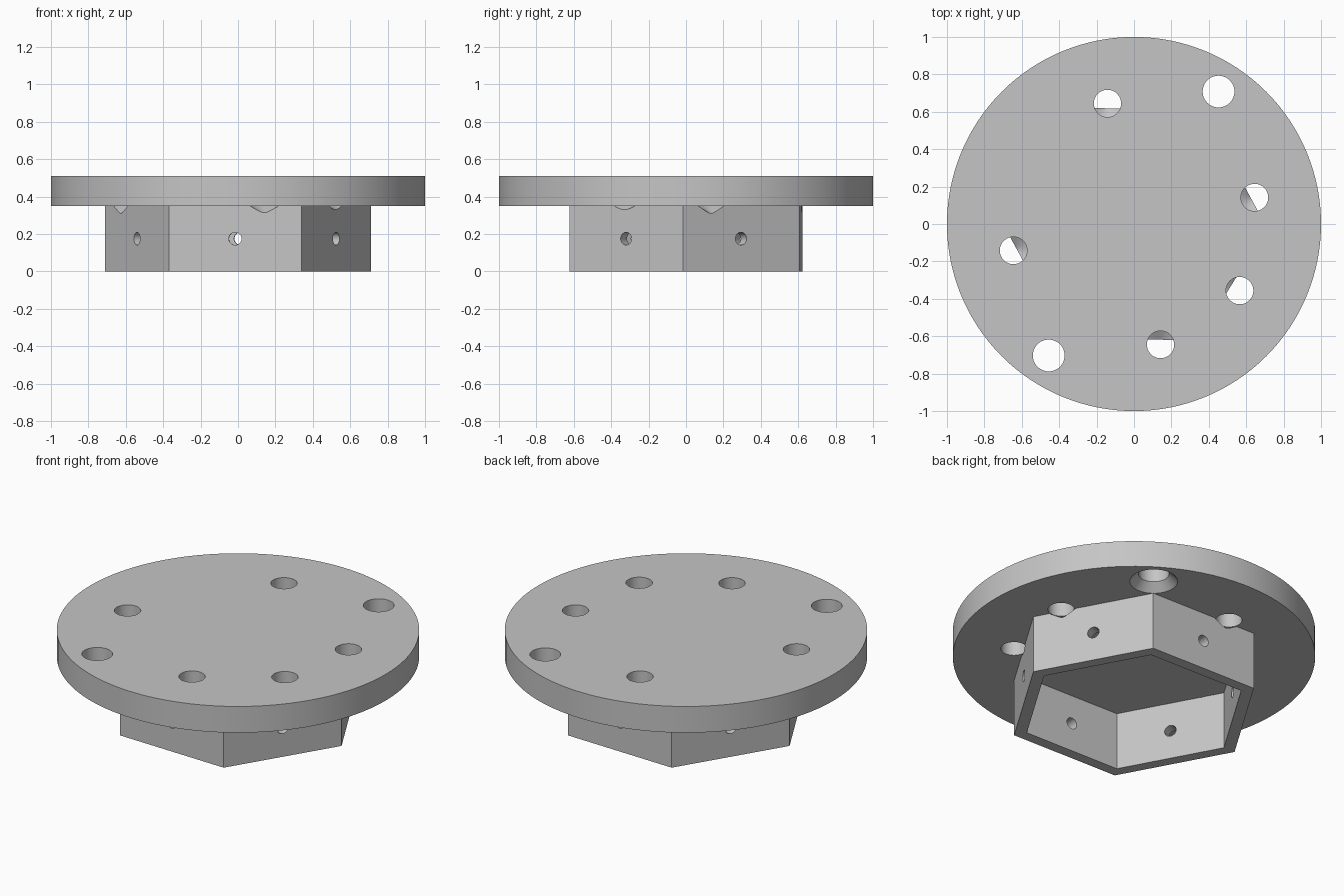
import bpy, math
from mathutils import Vector

if "Cube" in bpy.data.objects:
    bpy.data.objects.remove(bpy.data.objects["Cube"])

grey = bpy.data.materials.new("plain grey")
grey.diffuse_color = (0.56, 0.56, 0.56, 1)
grey.use_nodes = True
grey.node_tree.nodes["Principled BSDF"].inputs["Base Color"].default_value = grey.diffuse_color

R_HEX, R_IN, TURN = 0.71, 0.635, math.radians(-1.4)
Z0, Z1 = 0.35, 0.51          # underside and top of the disc


def solid(name, r1, r2, z0, z1, sides=48, x=0, y=0, turn=0):
    """Upright prism or cone; a vertex points along the turn angle."""
    bpy.ops.mesh.primitive_cone_add(vertices=sides, radius1=r1, radius2=r2,
                                    depth=z1 - z0, location=(0, 0, 0))
    ob = bpy.context.object
    ob.name = name
    first = max(ob.data.vertices, key=lambda v: v.co.xy.length).co
    spin = turn - math.atan2(first.y, first.x)
    c, s = math.cos(spin), math.sin(spin)
    for v in ob.data.vertices:
        p = v.co
        v.co = (p.x * c - p.y * s + x, p.x * s + p.y * c + y, p.z + (z0 + z1) / 2)
    return ob


def cut(target, cutters):
    for c in cutters:
        m = target.modifiers.new("cut", 'BOOLEAN')
        m.operation, m.solver, m.object = 'DIFFERENCE', 'EXACT', c
        bpy.context.view_layer.objects.active = target
        bpy.ops.object.modifier_apply(modifier=m.name)
        bpy.data.objects.remove(c)


def finish(ob):
    ob.data.materials.clear()
    ob.data.materials.append(grey)
    bpy.ops.object.select_all(action='DESELECT')
    ob.select_set(True)
    bpy.context.view_layer.objects.active = ob
    bpy.ops.object.shade_smooth_by_angle(angle=math.radians(25))


# Hole positions in the disc
small = [(0.66 * math.cos(math.radians(a)), 0.66 * math.sin(math.radians(a)))
         for a in (12.4, 102.4, 192.4, 282.4)] + [(0.565, -0.356)]
large = [(0.452, 0.708), (-0.456, -0.703)]

# Round top plate with plain holes and two countersunk holes
disc = solid("round_plate", 1, 1, Z0, Z1, 128)
cutters = [solid("cutter", 0.073, 0.073, Z0 - 0.1, Z1 + 0.1, x=x, y=y) for x, y in small]
for x, y in large:
    cutters.append(solid("cutter", 0.085, 0.085, Z0 - 0.1, Z1 + 0.1, x=x, y=y))
    cutters.append(solid("cutter", 0.142, 0.075, Z0 - 0.01, Z0 + 0.057, x=x, y=y))
cut(disc, cutters)
finish(disc)

# Hexagonal collar, hollow, with drill-point dimples and side holes
collar = solid("hex_collar", R_HEX, R_HEX, 0, Z0, 6, turn=TURN)
cutters = [solid("cutter", R_IN, R_IN, -0.1, Z0 + 0.1, 6, turn=TURN)]
cutters += [solid("cutter", 0, 0.096, 0.302, 0.36, x=x * 0.99, y=y * 0.99) for x, y in small]
for k in range(6):
    a = TURN + math.radians(30 + 60 * k)
    bpy.ops.mesh.primitive_cylinder_add(
        vertices=32, radius=0.034, depth=0.3,
        location=(0.58 * math.cos(a), 0.58 * math.sin(a), 0.175),
        rotation=(0, math.pi / 2, a))
    cutters.append(bpy.context.object)
bpy.context.view_layer.update()
cut(collar, cutters)
finish(collar)
